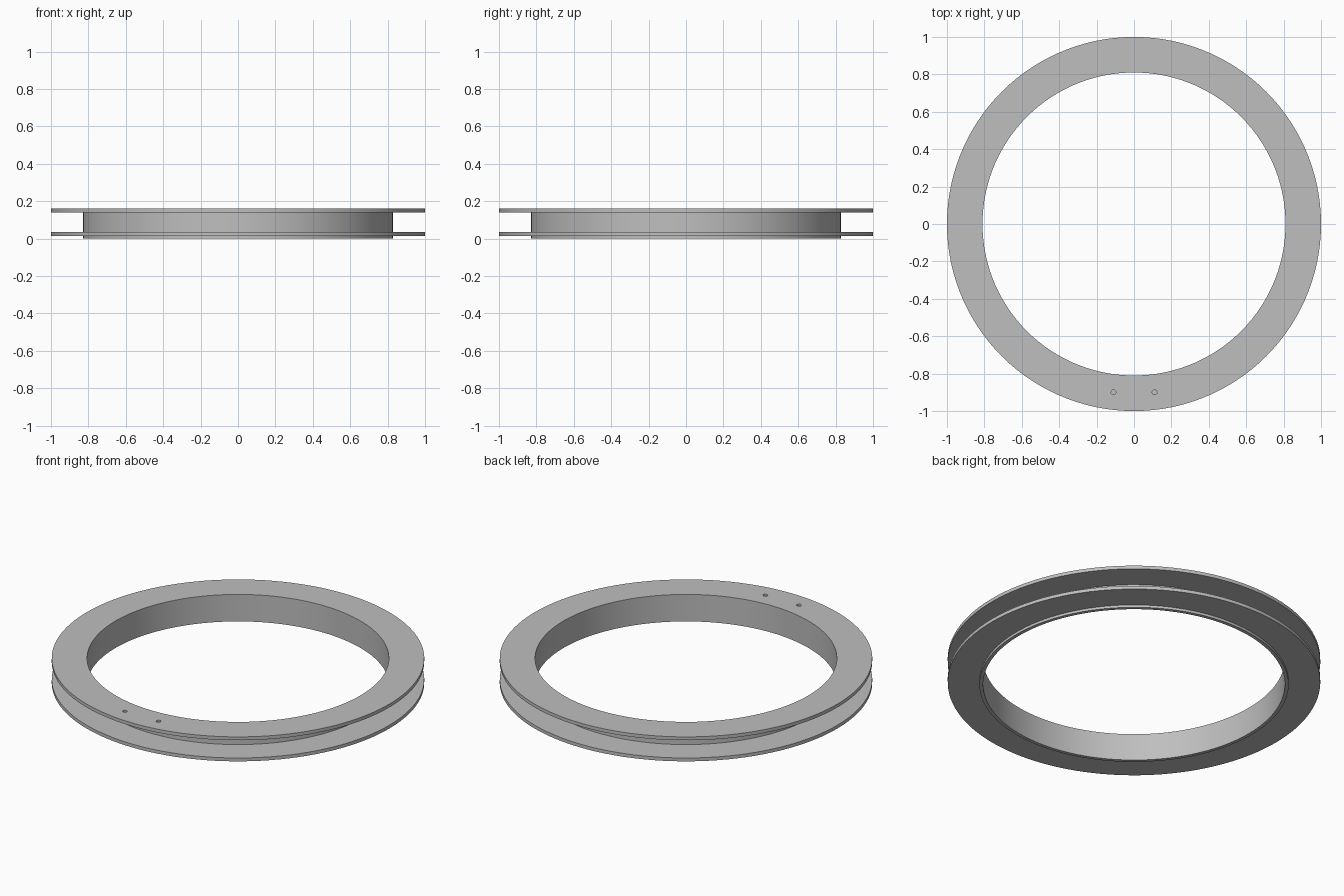
import bpy, bmesh, math

SEGMENTS = 120
INNER, WALL, RIM = 0.81, 0.83, 1.0

cube = bpy.data.objects.get("Cube")
if cube:
    bpy.data.objects.remove(cube, do_unlink=True)

grey = bpy.data.materials.new("plain grey")
grey.use_nodes = True
colour = (0.52, 0.52, 0.52, 1)
grey.diffuse_color = colour
grey.node_tree.nodes["Principled BSDF"].inputs["Base Color"].default_value = colour


def lathe(name, profile):
    """Revolve a closed (radius, height) profile around z."""
    bm = bmesh.new()
    rings = []
    for i in range(SEGMENTS):
        a = math.tau * i / SEGMENTS
        rings.append([bm.verts.new((r * math.cos(a), r * math.sin(a), z)) for r, z in profile])
    n = len(profile)
    for i, ring in enumerate(rings):
        nxt = rings[(i + 1) % SEGMENTS]
        for j in range(n):
            k = (j + 1) % n
            bm.faces.new((ring[j], nxt[j], nxt[k], ring[k]))
    bmesh.ops.recalc_face_normals(bm, faces=bm.faces)
    mesh = bpy.data.meshes.new(name)
    bm.to_mesh(mesh)
    bm.free()
    mesh.materials.append(grey)
    obj = bpy.data.objects.new(name, mesh)
    bpy.context.collection.objects.link(obj)
    return obj


# Ring body: tube wall with an upper flange, a lower flange and a short bottom lip
ring = lathe("flanged_ring", [
    (INNER, 0), (WALL, 0),
    (WALL, 0.015), (RIM, 0.015), (RIM, 0.035), (WALL, 0.035),
    (WALL, 0.14), (RIM, 0.14), (RIM, 0.16), (INNER, 0.16),
])

# Two small holes through the upper flange, near the front
for side, x in (("right", -0.11), ("left", 0.11)):
    bpy.ops.mesh.primitive_cylinder_add(vertices=24, radius=0.013, depth=0.06,
                                        location=(x, -0.9, 0.15))
    cutter = bpy.context.object
    cutter.name = side + "_hole_cutter"
    cutter.data.materials.append(grey)
    cutter.hide_render = True
    cutter.hide_set(True)
    cut = ring.modifiers.new(side + "_hole", "BOOLEAN")
    cut.operation = "DIFFERENCE"
    cut.solver = "EXACT"
    cut.object = cutter

# Smooth round walls, crisp flange edges
bpy.ops.object.select_all(action="DESELECT")
bpy.context.view_layer.objects.active = ring
ring.select_set(True)
for m in list(ring.modifiers):
    bpy.ops.object.modifier_apply(modifier=m.name)
for obj in [o for o in bpy.data.objects if o.name.endswith("_hole_cutter")]:
    bpy.data.objects.remove(obj, do_unlink=True)
bpy.ops.object.shade_smooth_by_angle(angle=math.radians(30))
